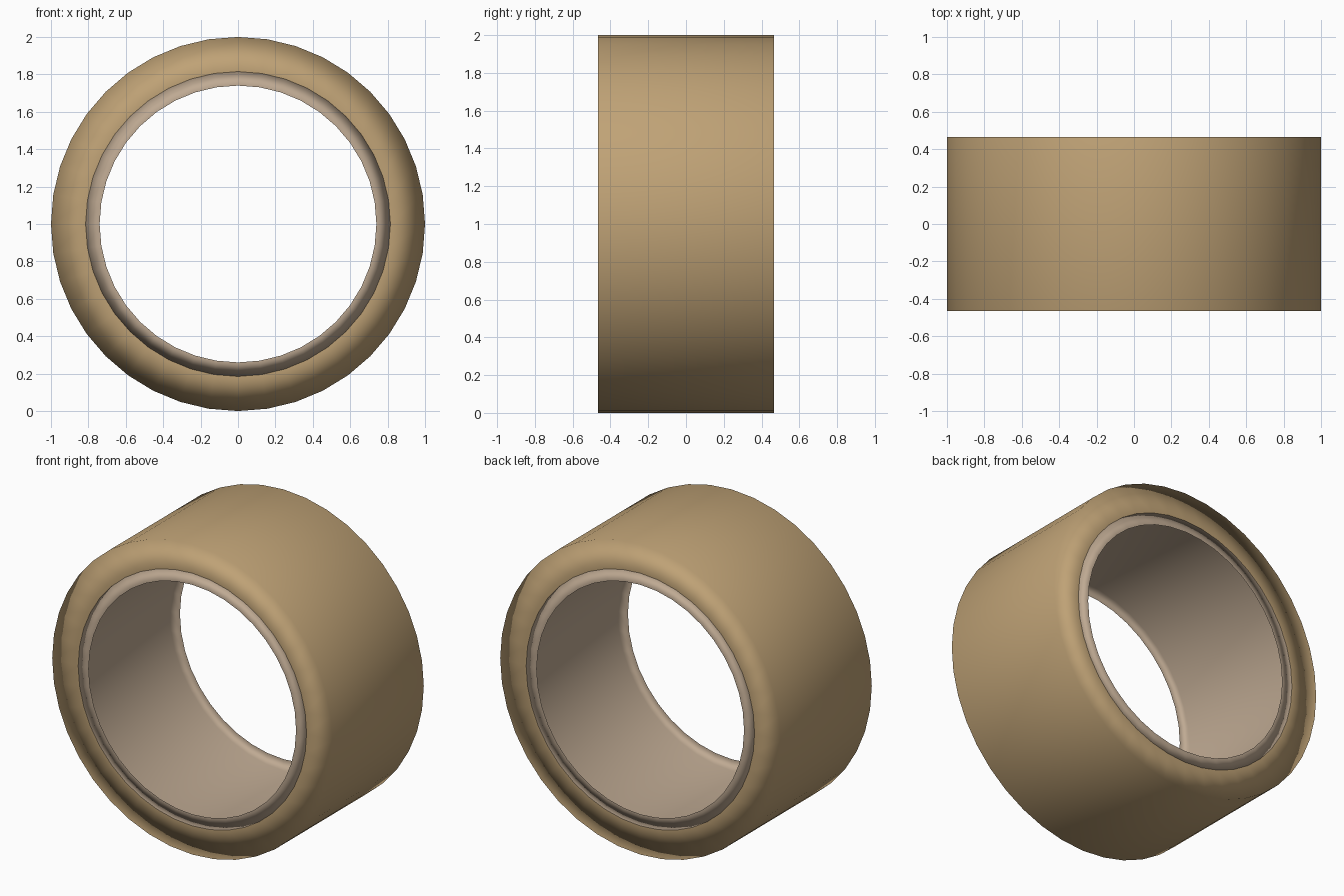
import bpy, bmesh, math

if "Cube" in bpy.data.objects:
    bpy.data.objects.remove(bpy.data.objects["Cube"])

SIDES = 40
HALF = 0.465


def material(name, rgb):
    m = bpy.data.materials.new(name)
    m.diffuse_color = (*rgb, 1.0)
    m.use_nodes = True
    m.node_tree.nodes["Principled BSDF"].inputs["Base Color"].default_value = m.diffuse_color
    return m


def drum(name, r_lip, r_wall, mat):
    """Thin wall around the y axis at z = 1, with a flat lip turned inward at each end."""
    profile = [(r_lip, -HALF), (r_wall, -HALF), (r_wall, HALF), (r_lip, HALF)]
    bm = bmesh.new()
    rows = []
    for i in range(SIDES):
        a = 2 * math.pi * i / SIDES
        rows.append([bm.verts.new((r * math.cos(a), y, 1 + r * math.sin(a)))
                     for r, y in profile])
    for i in range(SIDES):
        a, b = rows[i], rows[(i + 1) % SIDES]
        for j in range(3):
            # wound so the wall faces outward and the lips face the ends
            bm.faces.new((a[j], a[j + 1], b[j + 1], b[j])).smooth = True
    bm.normal_update()
    wall = bm.faces[:][1]
    c = wall.calc_center_median()
    if wall.normal.x * c.x + wall.normal.z * (c.z - 1) < 0:
        bmesh.ops.reverse_faces(bm, faces=bm.faces[:])
    me = bpy.data.meshes.new(name)
    bm.to_mesh(me)
    bm.free()
    me.materials.append(mat)
    ob = bpy.data.objects.new(name, me)
    bpy.context.collection.objects.link(ob)
    # the large wall faces dominate the soft shading
    mod = ob.modifiers.new("soft_shading", 'WEIGHTED_NORMAL')
    mod.mode = 'FACE_AREA'
    mod.keep_sharp = False
    return ob


# wound tape and the hollow cardboard core inside it
drum("tape_roll", 0.815, 1.0, material("tan tape", (0.52, 0.36, 0.18)))
drum("cardboard_core", 0.74, 0.815, material("pale cardboard", (0.52, 0.40, 0.29)))
